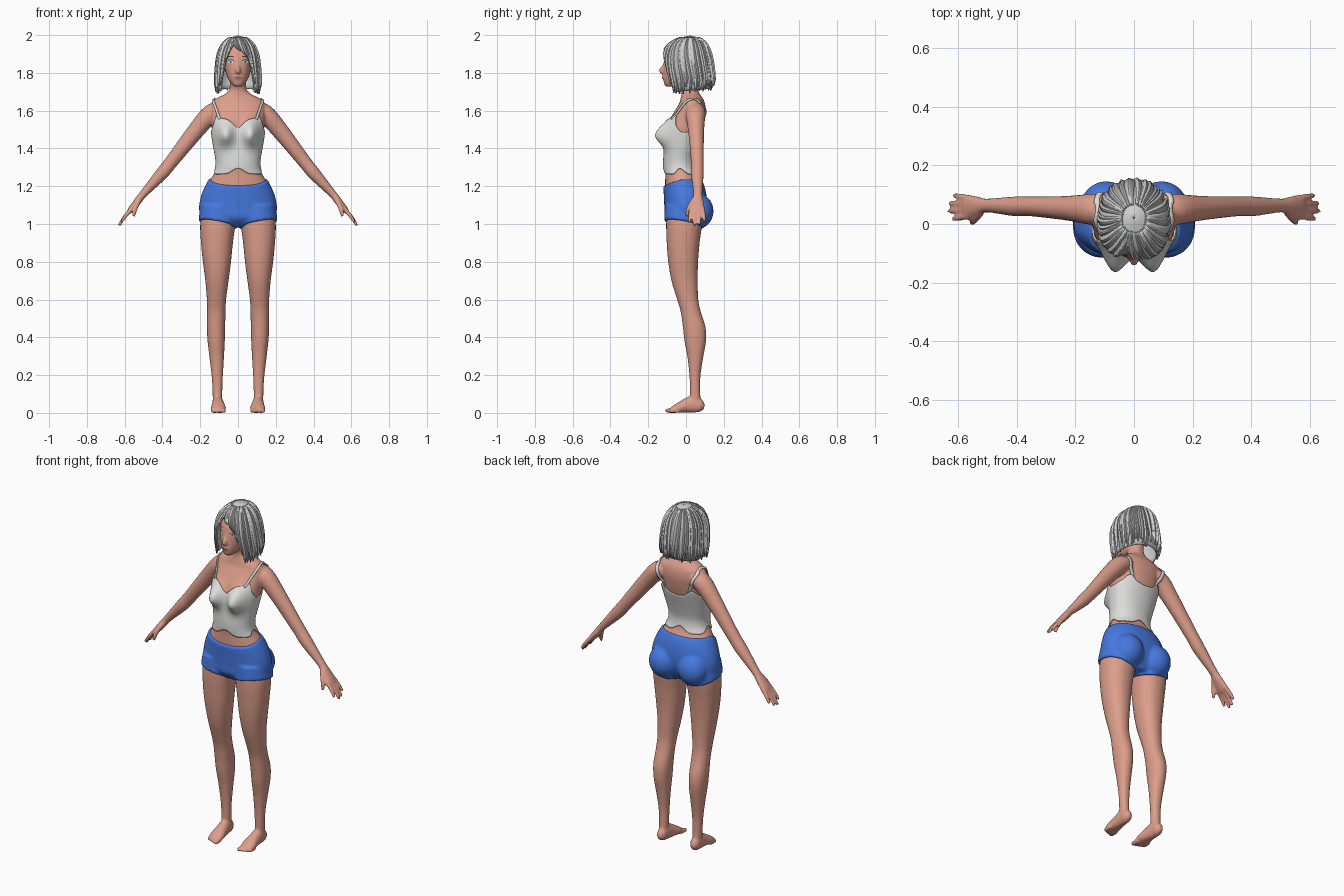
import bpy, bmesh, math, random
from mathutils import Vector, Matrix

random.seed(4)
TAU = 2 * math.pi
if "Cube" in bpy.data.objects:
    bpy.data.objects.remove(bpy.data.objects["Cube"])


def material(name, *rgb):
    m = bpy.data.materials.new(name)
    m.use_nodes = True
    m.diffuse_color = (*rgb, 1)
    m.node_tree.nodes["Principled BSDF"].inputs["Base Color"].default_value = (*rgb, 1)
    return m


SKIN = material("skin", .72, .34, .255)
WHITE = material("top white", .74, .74, .73)
HAIR = material("hair grey", .64, .64, .64)
BLUE = material("shorts blue", .06, .19, .74)
EYE = material("eye white", .75, .78, .78)
IRIS = material("iris teal", .12, .33, .38)
DARK = material("brow dark", .09, .06, .05)
LIP = material("lip rose", .42, .13, .11)


def sample(rows, key):
    """Smooth interpolation in a table whose first column is the key."""
    key = min(max(key, rows[0][0]), rows[-1][0])
    i = next(k for k in range(len(rows) - 1) if key <= rows[k + 1][0])
    a, b, p, q = rows[i], rows[i + 1], rows[max(i - 1, 0)], rows[min(i + 2, len(rows) - 1)]
    h = b[0] - a[0]
    t = (key - a[0]) / h
    out = []
    for c in range(1, len(a)):
        m = (b[c] - p[c]) / (b[0] - p[0]) * h
        n = (q[c] - a[c]) / (q[0] - a[0]) * h
        d = b[c] - a[c]
        out.append(a[c] + t * (m + t * (3 * d - 2 * m - n + t * (m + n - 2 * d))))
    return out


def oval(rows, z, a, off=0):
    """Point on a body section; angle a runs from the front towards +x."""
    v = sample(rows, z)
    x0, x1, y0, y1 = v if len(v) == 4 else (-v[0], *v)
    s, c = (math.copysign(abs(f) ** .92, f) for f in (math.sin(a), math.cos(a)))
    return Vector(((x0 + x1) / 2 + ((x1 - x0) / 2 + off) * s,
                   (y0 + y1) / 2 - ((y1 - y0) / 2 + off) * c, z))


def sheet(bm, rows, closed=False, caps=False):
    vs = [[bm.verts.new(p) for p in r] for r in rows]
    n = len(vs[0])
    for r, s in zip(vs, vs[1:]):
        for j in range(n if closed else n - 1):
            k = (j + 1) % n
            bm.faces.new((r[j], r[k], s[k], s[j]))
    if caps:
        bm.faces.new(vs[0])
        bm.faces.new(vs[-1])


def angles(n):
    return [TAU * i / n for i in range(n)]


def loft(bm, point, low, high, steps, n=48, side=1):
    """Closed loft; low and high may be functions of the angle."""
    rows = []
    for i in range(steps + 1):
        row = []
        for a in angles(n):
            l, h = (f(a) if callable(f) else f for f in (low, high))
            p = point(l + (h - l) * i / steps, a)
            row.append((p.x * side, p.y, p.z))
        rows.append(row)
    sheet(bm, rows, True, True)


def limb(bm, path, side=1, ref=(0, 1, 0), steps=5):
    """Tube along points (x, y, z, radius along ref, other radius)."""
    rows = [(i, side * p[0], *p[1:]) for i, p in enumerate(path)]
    keys = [i / steps for i in range((len(path) - 1) * steps + 1)]
    pts = [sample(rows, k) for k in keys]
    rings = []
    for i, p in enumerate(pts):
        d = (Vector(pts[min(i + 1, len(pts) - 1)][:3]) - Vector(pts[max(i - 1, 0)][:3])).normalized()
        u = (Vector(ref) - d * d.dot(Vector(ref))).normalized()
        w = d.cross(u)
        rings.append([Vector(p[:3]) + u * p[3] * math.cos(a) + w * p[4] * math.sin(a) for a in angles(16)])
    sheet(bm, rings, True, True)


def ball(bm, place, size):
    bmesh.ops.create_uvsphere(bm, u_segments=24, v_segments=16, radius=1,
                              matrix=Matrix.Translation(place) @ Matrix.Diagonal((*size, 1)))


def finish(name, bm, mat, **mods):
    """Make the object; each keyword is a modifier type with its settings."""
    bmesh.ops.recalc_face_normals(bm, faces=bm.faces)
    me = bpy.data.meshes.new(name)
    bm.to_mesh(me)
    bm.free()
    me.materials.append(mat)
    me.shade_smooth()
    ob = bpy.data.objects.new(name, me)
    bpy.context.scene.collection.objects.link(ob)
    for kind, settings in mods.items():
        m = ob.modifiers.new(kind, kind)
        for k, v in settings.items():
            setattr(m, k, v)
    return ob


# Body sections: height, half width, front, back
TORSO = [(.985, .09, -.06, .06), (1.03, .18, -.1, .085), (1.08, .196, -.104, .1), (1.14, .188, -.107, .1),
         (1.2, .165, -.11, .088), (1.235, .146, -.11, .073), (1.27, .125, -.11, .056), (1.3, .113, -.113, .048),
         (1.34, .112, -.113, .046), (1.4, .122, -.108, .06), (1.5, .138, -.1, .09), (1.55, .142, -.085, .1),
         (1.6, .145, -.058, .105), (1.64, .142, -.035, .1), (1.66, .123, -.03, .092), (1.675, .095, -.026, .082),
         (1.69, .065, -.024, .072), (1.71, .047, -.024, .062), (1.74, .042, -.033, .056), (1.79, .04, -.04, .055)]
HEAD = [(1.727, .018, -.105, -.06), (1.737, .031, -.114, -.03), (1.76, .048, -.119, .02), (1.79, .061, -.12, .05),
        (1.83, .07, -.118, .07), (1.87, .075, -.113, .085), (1.91, .075, -.1, .09), (1.95, .062, -.072, .08),
        (1.98, .03, -.03, .04)]
# Leg sections: height, inside, outside, front, back
LEG = [(.03, .084, .133, .02, .08), (.12, .083, .135, .021, .075), (.2, .08, .14, .018, .077),
       (.3, .074, .152, .007, .092), (.38, .07, .161, -.008, .106), (.45, .068, .165, -.016, .104),
       (.54, .066, .164, -.029, .077), (.6, .063, .165, -.047, .065), (.7, .05, .173, -.077, .062),
       (.8, .037, .186, -.094, .064), (.9, .027, .196, -.102, .072), (1, .014, .2, -.105, .085),
       (1.1, .01, .186, -.1, .09)]


def torso(z, a, off=0):
    p = oval(TORSO, z, a, off)
    tall = .055 if z < 1.47 else .068
    swell = math.exp(-((abs(p.x) - .07) / .045) ** 2 - ((z - 1.47) / tall) ** 2)
    p.y -= .065 * swell * max(0, math.cos(a)) ** .5
    return p


# Body: torso, head, limbs, hands and feet fused into one skin
bm = bmesh.new()
loft(bm, torso, .985, 1.79, 70, 64)
loft(bm, lambda z, a: oval(HEAD, z, a), 1.727, 1.98, 28)
limb(bm, [(0, -.105, 1.862, .01, .007), (0, -.116, 1.835, .012, .009),
          (0, -.125, 1.812, .018, .014), (0, -.118, 1.798, .01, .012)], ref=(0, -1, 0))
limb(bm, [(0, -.105, 1.776, .022, .009), (0, -.121, 1.776, .02, .009), (0, -.127, 1.776, .009, .005)], ref=(1, 0, 0))
for s in (1, -1):
    ball(bm, (s * .076, .005, 1.835), (.01, .018, .03))
    loft(bm, lambda z, a: oval(LEG, z, a), .03, 1.1, 60, 40, s)
    limb(bm, [(.09, .05, 1.6, .05, .045), (.145, .05, 1.582, .053, .05), (.23, .054, 1.485, .042, .045),
              (.352, .06, 1.33, .034, .036), (.405, .06, 1.265, .034, .034), (.5, .063, 1.16, .024, .021),
              (.53, .06, 1.122, .034, .02), (.568, .058, 1.075, .042, .016), (.58, .058, 1.06, .036, .01)], s)
    # Fingers and thumb
    for i, reach in enumerate((.82, 1, .95, .75)):
        y, spread = .026 + .021 * i, (i - 1.5) * .006
        limb(bm, [(.562, y, 1.082, .011, .012),
                  (.562 + .04 * reach, y + spread / 2, 1.082 - .047 * reach, .0105, .0105),
                  (.562 + .068 * reach, y + spread, 1.082 - .09 * reach, .008, .008)], s)
    limb(bm, [(.522, .04, 1.128, .014, .014), (.543, .016, 1.085, .013, .013), (.552, .002, 1.04, .008, .008)], s)
    # Foot and toes
    limb(bm, [(.108, .096, .028, .012, .014), (.108, .075, .036, .026, .035), (.107, .04, .046, .03, .046),
              (.105, 0, .038, .034, .038), (.104, -.045, .025, .041, .025), (.106, -.082, .014, .034, .013)],
         s, (1, 0, 0))
    for i in range(5):
        x, y, r = .076 + .015 * i, -.098 + .006 * i, .012 - .001 * i
        limb(bm, [(x, y + .04, r, r, r), (x, y, r, r, r), (x, y - .01, r, .6 * r, .6 * r)], s, (1, 0, 0))
body = finish("body", bm, SKIN, REMESH=dict(mode='VOXEL', voxel_size=.006, use_smooth_shade=True),
              SMOOTH=dict(factor=.5, iterations=5))

# Shorts: hips, seat and two short legs fused together
bm = bmesh.new()
loft(bm, lambda z, a: oval(TORSO, z, a, .01), .985, lambda a: 1.242 - .042 * max(0, math.cos(a)), 24)
for s in (1, -1):
    loft(bm, lambda z, a: oval(LEG, z, a, .011), lambda a: .998 + .02 * math.sin(a) + .02 * math.cos(a), 1.1, 10, 48, s)
    ball(bm, (s * .094, .06, 1.068), (.088, .086, .094))
finish("shorts", bm, BLUE, REMESH=dict(mode='VOXEL', voxel_size=.007, use_smooth_shade=True),
       SMOOTH=dict(factor=.5, iterations=6))

# Camisole with sweetheart neckline and scalloped hem
NECKLINE = [(0, 1.505), (.3, 1.55), (.6, 1.562), (.8, 1.575), (1.1, 1.52), (1.5, 1.485),
            (2.1, 1.5), (2.5, 1.53), (2.8, 1.5), (3.15, 1.49)]
bm = bmesh.new()
rows = []
for i in range(33):
    row = []
    for a in angles(112):
        hem = 1.264 + .03 * abs(math.cos(2 * a)) ** 6
        top = sample(NECKLINE, min(a, TAU - a))[0]
        row.append(torso(hem + (top - hem) * i / 32, a, .008))
    rows.append(row)
sheet(bm, rows, True)
finish("camisole", bm, WHITE, SOLIDIFY=dict(thickness=.006))

# Shoulder straps
STRAP = [(.104, -.085, 1.56), (.122, -.045, 1.61), (.133, 0, 1.65), (.135, .045, 1.675),
         (.13, .085, 1.65), (.112, .11, 1.6), (.088, .105, 1.515)]
bm = bmesh.new()
for s in (1, -1):
    keyed = [(i, *p) for i, p in enumerate(STRAP)]
    pts = [sample(keyed, i / 5) for i in range(31)]
    sheet(bm, [[(s * (x + w), y, z) for w in (-.009, 0, .009)] for x, y, z in pts])
finish("straps", bm, WHITE, SHRINKWRAP=dict(target=body, wrap_mode='ABOVE_SURFACE', offset=.005),
       SOLIDIFY=dict(thickness=.006, offset=0))


# Face details laid on the skin
def face_patch(name, mat, x, z, w, h, lift):
    bm = bmesh.new()
    for s in ((1, -1) if x else (1,)):
        bmesh.ops.create_circle(bm, cap_ends=True, cap_tris=True, segments=20, radius=1,
                                matrix=Matrix.Translation((s * x, -.2, z)) @ Matrix.Rotation(math.pi / 2, 4, 'X')
                                @ Matrix.Diagonal((w, h, 1, 1)))
    finish(name, bm, mat, SHRINKWRAP=dict(target=body, wrap_method='PROJECT', use_project_y=True,
                                          wrap_mode='ABOVE_SURFACE', offset=lift))


face_patch("eyelids", DARK, .037, 1.861, .018, .01, .002)
face_patch("eyes", EYE, .037, 1.859, .016, .008, .003)
face_patch("irises", IRIS, .036, 1.859, .007, .0075, .004)
face_patch("pupils", DARK, .036, 1.859, .003, .0035, .005)
face_patch("eyebrows", DARK, .038, 1.886, .018, .0025, .003)
face_patch("lips", LIP, 0, 1.776, .018, .006, .002)

# Hair: a bob-shaped shell with a side parting, covered in tapered locks
BOB = [(1.68, .106, -.095, .112), (1.75, .117, -.11, .144), (1.8, .115, -.12, .144), (1.85, .111, -.124, .138),
       (1.9, .103, -.117, .128), (1.95, .081, -.09, .108), (1.98, .051, -.046, .078), (1.993, .022, -.005, .045),
       (1.997, .003, .017, .023)]
HEM = [(-3.15, 1.72), (-1.1, 1.705), (-.88, 1.73), (-.65, 1.85), (-.3, 1.945), (0, 1.93), (.35, 1.9),
       (.6, 1.85), (.75, 1.76), (.92, 1.7), (1.1, 1.7), (3.15, 1.72)]


def hem_at(a):
    return sample(HEM, (a + math.pi) % TAU - math.pi)[0]


bm = bmesh.new()
sheet(bm, [[oval(BOB, 1.997 + (hem_at(a) - 1.997) * (i / 18) ** 1.7, a) for a in angles(96)]
           for i in range(19)], True)
finish("hair_shell", bm, HAIR, SOLIDIFY=dict(thickness=.008))

bm = bmesh.new()
for i in range(64):
    a = -math.pi + TAU * (i + random.random()) / 64
    front = abs(a) < .9
    tip = hem_at(a) - (.006 if front else random.uniform(-.03, .016))
    half, lift = random.uniform(.06, .12), random.uniform(.002, .007)
    lean = .3 if a > -.3 else -.2
    rows = []
    for j in range(12):
        t = j / 11
        mid = a - lean * (1 - t) * (1 if front else .5)
        wide = half * (1 - .8 * t ** 5)
        rows.append([oval(BOB, 1.988 + (tip - 1.988) * t ** 1.5, mid + k * wide, lift + (.004 if k == 0 else 0))
                     for k in (-1, 0, 1)])
    sheet(bm, rows)
locks = finish("hair_locks", bm, HAIR, SOLIDIFY=dict(thickness=.004, offset=0))
locks.data.set_sharp_from_angle(angle=math.radians(35))
